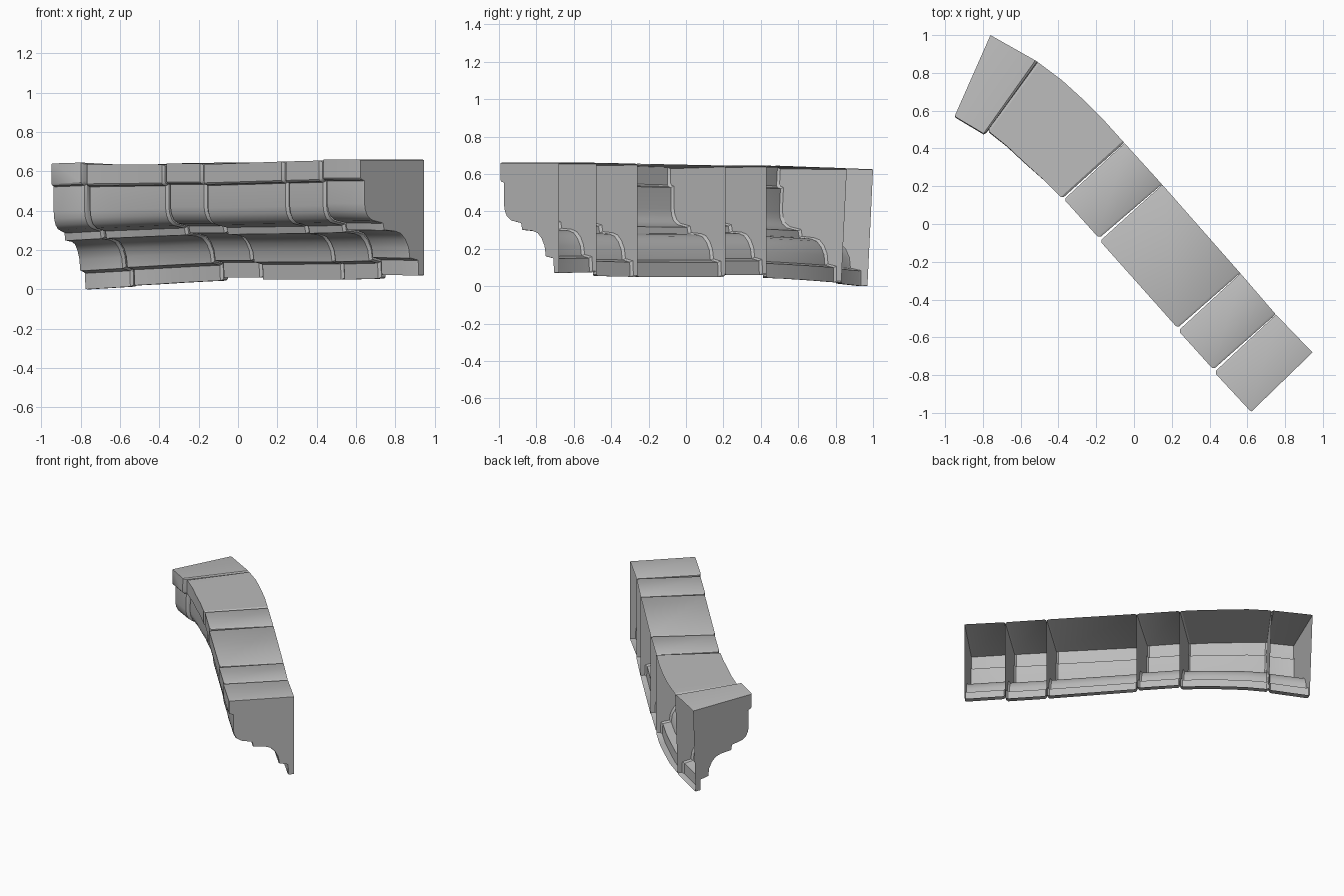
import bpy
import bmesh
from math import radians
from mathutils import Vector

if "Cube" in bpy.data.objects:
    bpy.data.objects.remove(bpy.data.objects["Cube"])

stone = bpy.data.materials.new("grey_stone")
stone.use_nodes = True
GREY = (0.5, 0.5, 0.5, 1)
stone.diffuse_color = GREY
stone.node_tree.nodes["Principled BSDF"].inputs["Base Color"].default_value = GREY

# Moulding section: depth from the front (0) to the back (1), height (0 to 1)
PROFILE = [(1, 1), (0, 1), (0, .84), (.015, .825), (.06, .815), (.06, .62),
           (.075, .56), (.11, .51), (.18, .475), (.35, .45), (.37, .39),
           (.54, .38), (.63, .36), (.70, .31), (.75, .24), (.77, .15),
           (.90, .13), (.91, 0), (1, 0)]
BEVEL = 0.012


def station(front, back, top_front, top_back, bottom, lean=0):
    return Vector((*front, *back)), Vector((top_front, top_back, bottom, lean))


def mix(a, b, f):
    return a[0].lerp(b[0], f), a[1].lerp(b[1], f)


def section(st, inset):
    """Place the moulding section at a station, shrunk by an inset."""
    plan, level = st
    front, back = plan.xy, plan.zw
    depth = (back - front).length
    points = []
    for t, s in PROFILE:
        t = t if t == 1 else t + inset / depth
        s = s - inset if s == 1 else s + inset
        p = front.lerp(back, t)
        top = level[0] + (level[1] - level[0]) * t
        points.append((p.x, p.y - level[3] * (1 - s), level[2] + (top - level[2]) * s))
    return points


def moulding_block(name, stations, start_inset=BEVEL, end_inset=BEVEL):
    """Loft an open-backed block with chamfered, capped ends."""
    def near(a, b):
        return mix(a, b, BEVEL / (a[0].zw - b[0].zw).length)

    first, last = stations[0], stations[-1]
    rings = [section(first, start_inset), section(near(first, stations[1]), 0)]
    rings += [section(s, 0) for s in stations[1:-1]]
    rings += [section(near(last, stations[-2]), 0), section(last, end_inset)]

    bm = bmesh.new()
    loops = [[bm.verts.new(p) for p in ring] for ring in rings]
    for a, b in zip(loops, loops[1:]):
        for i in range(len(a) - 1):
            bm.faces.new((a[i], a[i + 1], b[i + 1], b[i]))
    bm.faces.new(reversed(loops[0]))
    bm.faces.new(loops[-1])
    bmesh.ops.recalc_face_normals(bm, faces=bm.faces)
    # The roof of the block must face up
    bm.normal_update()
    roof = max(bm.faces, key=lambda f: abs(f.normal.z) * f.calc_area())
    if roof.normal.z < 0:
        bmesh.ops.reverse_faces(bm, faces=bm.faces)
    mesh = bpy.data.meshes.new(name)
    bm.to_mesh(mesh)
    bm.free()
    mesh.materials.append(stone)
    obj = bpy.data.objects.new(name, mesh)
    bpy.context.collection.objects.link(obj)
    bpy.ops.object.select_all(action='DESELECT')
    obj.select_set(True)
    bpy.context.view_layer.objects.active = obj
    bpy.ops.object.shade_smooth_by_angle(angle=radians(32))


# Blocks in order along the run
moulding_block("end_block_right", [
    station((-.95, .57), (-.76, 1.0), .64, .625, 0, .03),
    station((-.79, .475), (-.512, .86), .645, .63, .015, .03)], start_inset=.004)

moulding_block("curved_block", [
    station((-.775, .495), (-.51, .858), .635, .63, .02, .03),
    station((-.67, .41), (-.38, .76), .635, .635, .027, .02),
    station((-.58, .325), (-.27, .66), .635, .635, .034, .015),
    station((-.48, .235), (-.16, .55), .635, .64, .04, .005),
    station((-.38, .135), (-.052, .43), .635, .645, .045)])

moulding_block("short_block_right", [
    station((-.37, .13), (-.05, .428), .64, .645, .06),
    station((-.185, -.075), (.148, .21), .64, .645, .06)])

moulding_block("long_block", [
    station((-.18, -.09), (.15, .208), .635, .645, .05),
    station((.23, -.55), (.562, -.26), .65, .655, .05)])

moulding_block("short_block_left", [
    station((.235, -.565), (.564, -.262), .65, .655, .05),
    station((.42, -.77), (.75, -.478), .655, .66, .055)])

moulding_block("end_block_left", [
    station((.425, -.785), (.752, -.48), .66, .66, .075),
    station((.62, -.995), (.945, -.68), .66, .66, .07)], end_inset=.004)
